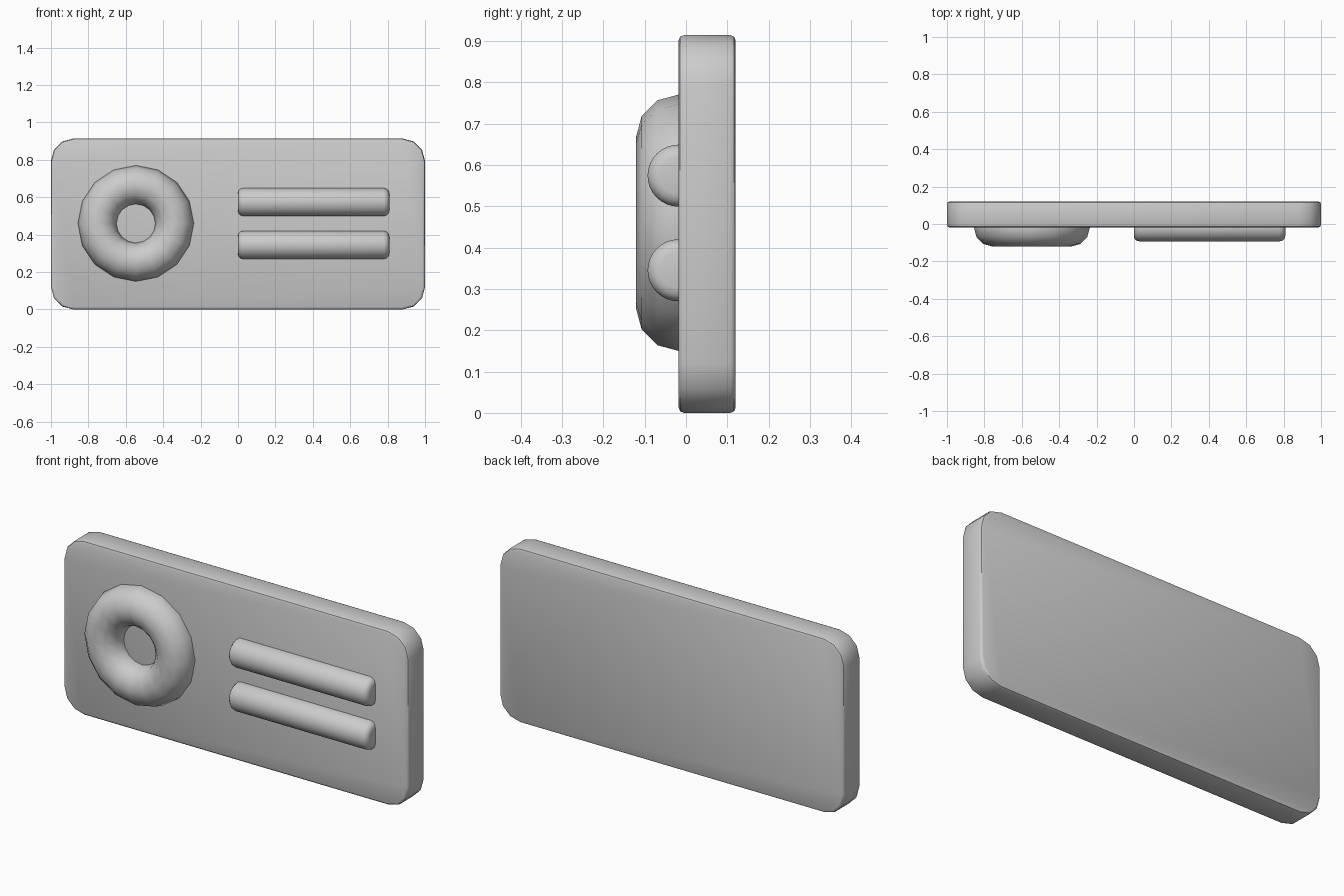
import bpy
import bmesh
from math import pi
from mathutils import Matrix

cube = bpy.data.objects.get("Cube")
if cube:
    bpy.data.objects.remove(cube, do_unlink=True)

GREY = (0.6, 0.6, 0.6, 1)
grey = bpy.data.materials.new("plain grey")
grey.use_nodes = True
grey.diffuse_color = GREY
grey.node_tree.nodes["Principled BSDF"].inputs["Base Color"].default_value = GREY

FRONT_Y = -0.018   # front face of the plate
MID_Z = 0.457


def finish(obj, name, angle):
    obj.name = obj.data.name = name
    obj.data.materials.append(grey)
    bpy.ops.object.select_all(action='DESELECT')
    obj.select_set(True)
    bpy.context.view_layer.objects.active = obj
    bpy.ops.object.shade_smooth_by_angle(angle=angle)


def from_bmesh(bm, name, angle):
    mesh = bpy.data.meshes.new(name)
    bm.to_mesh(mesh)
    bm.free()
    obj = bpy.data.objects.new(name, mesh)
    bpy.context.collection.objects.link(obj)
    finish(obj, name, angle)


# Backing plate: rounded corners, then a narrow softened rim
bm = bmesh.new()
bmesh.ops.create_cube(bm, size=1, matrix=Matrix.Translation((0, 0.051, MID_Z))
                      @ Matrix.Diagonal((2, 0.138, 2 * MID_Z, 1)))
corners = [e for e in bm.edges if abs(e.verts[0].co.y - e.verts[1].co.y) > 0.1]
bmesh.ops.bevel(bm, geom=corners, offset=0.12, segments=3, profile=0.5, affect='EDGES')
rim = [e for e in bm.edges if abs(e.verts[0].co.y - e.verts[1].co.y) < 0.01]
bmesh.ops.bevel(bm, geom=rim, offset=0.013, segments=2, profile=0.5, affect='EDGES')
from_bmesh(bm, "backing_plate", pi / 4)

# Ring, half sunk into the plate
bpy.ops.mesh.primitive_torus_add(
    major_segments=16, minor_segments=12, major_radius=0.207, minor_radius=0.103,
    location=(-0.546, FRONT_Y, 0.46), rotation=(pi / 2, 0, 0))
finish(bpy.context.object, "ring", pi / 3)

# Two round bars with softened ends
for name, z in (("upper_bar", 0.574), ("lower_bar", 0.345)):
    bm = bmesh.new()
    bmesh.ops.create_cone(
        bm, cap_ends=True, segments=32, radius1=0.075, radius2=0.075, depth=0.81,
        matrix=Matrix.Translation((0.404, FRONT_Y, z)) @ Matrix.Rotation(pi / 2, 4, 'Y'))
    ends = [e for e in bm.edges if abs(e.verts[0].co.x - e.verts[1].co.x) < 0.01]
    bmesh.ops.bevel(bm, geom=ends, offset=0.03, segments=3, profile=0.5, affect='EDGES')
    from_bmesh(bm, name, pi / 4)
